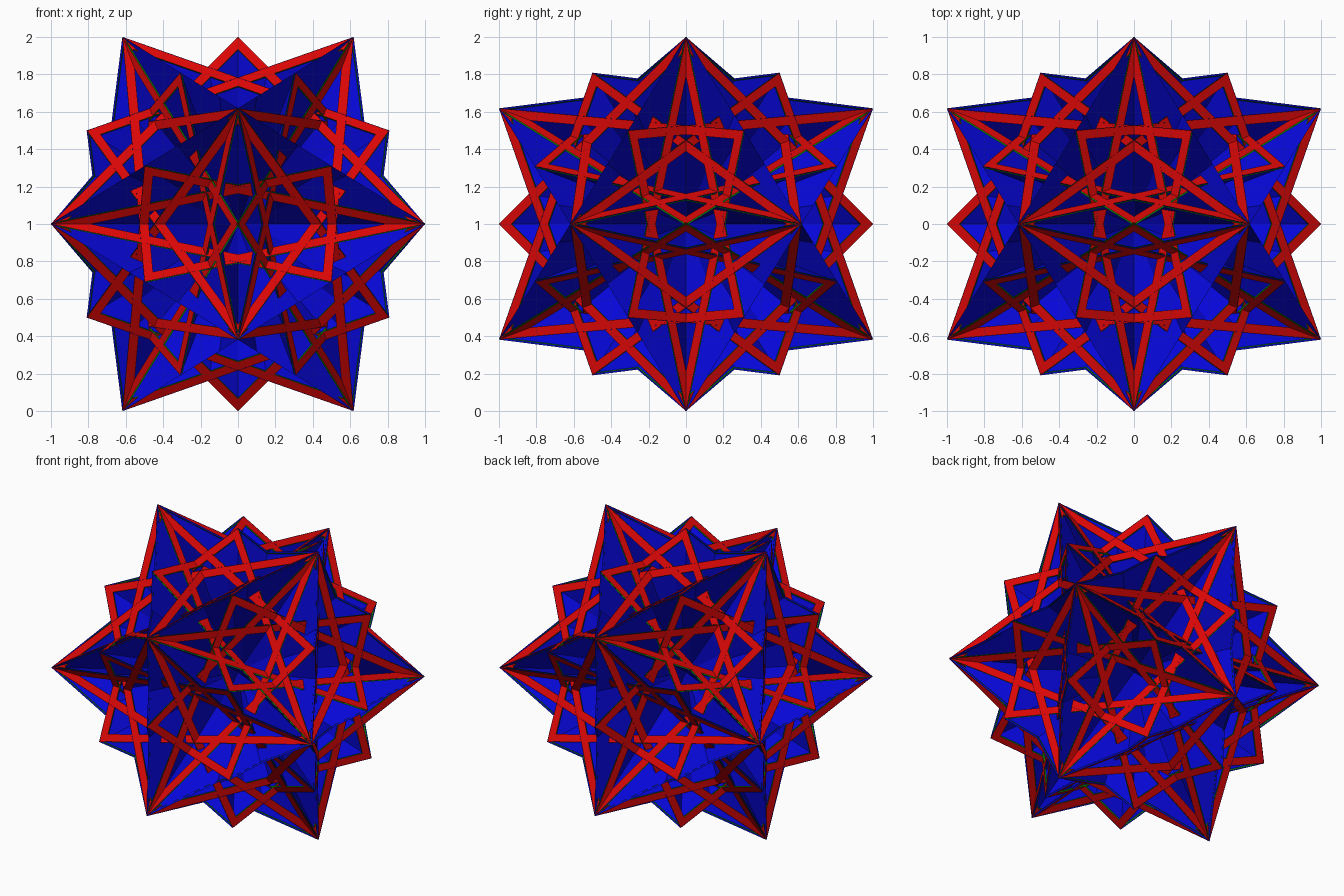
import bpy, bmesh, math
from itertools import combinations
from mathutils import Vector, Matrix

old = bpy.data.objects.get("Cube")
if old:
    bpy.data.objects.remove(old, do_unlink=True)


def material(name, rgb):
    m = bpy.data.materials.new(name)
    m.use_nodes = True
    m.diffuse_color = (*rgb, 1)
    m.node_tree.nodes["Principled BSDF"].inputs["Base Color"].default_value = (*rgb, 1)
    return m


BLUE = material("deep blue", (0.002, 0.002, 0.7))
RED = material("bright red", (0.7, 0.002, 0.002))
GREEN = material("green", (0.003, 0.25, 0.003))

G = (math.sqrt(5) - 1) / 2          # golden ratio conjugate
WIDTH, DEPTH, HALF = 0.05, 0.01, 0.001   # strip width and depth, half plate thickness
CENTRE = Vector((0, 0, 1))

# The twelve long spike tips: corners of an icosahedron, first six one per axis
tips = []
for a in (1, -1):
    for b in (G, -G):
        tips += [Vector((a, b, 0)), Vector((0, a, b)), Vector((b, 0, a))]
axes = [t for t in tips if max(t) > 0.99]

# Short tips: midpoints of the icosahedron's edges, one of each opposite pair
mids = [(t + u) / 2 for t, u in combinations(tips, 2) if t.dot(u) > 0.1]
mids = [m for m in mids if m.dot(Vector((1, 0.3, 0.1))) > 0]

PLANE = G / tips[0].length                           # star plane to centre
R_LONG = math.sqrt(tips[0].length_squared - PLANE ** 2)
R_SHORT = R_LONG * math.cos(math.radians(36))


def star_point(i):
    """Star tip i of ten, long tips even and short tips odd."""
    r = R_SHORT if i % 2 else R_LONG
    t = math.radians(36 * i)
    return Vector((r * math.cos(t), r * math.sin(t)))


def mesh_from(name, build, mats):
    bm = bmesh.new()
    build(bm)
    me = bpy.data.meshes.new(name)
    bm.to_mesh(me)
    bm.free()
    for m in mats:
        me.materials.append(m)
    return me


def place(name, mesh, x, y, z, origin):
    ob = bpy.data.objects.new(name, mesh)
    ob.matrix_world = Matrix.Translation(origin) @ \
        Matrix((x, y, z)).transposed().to_4x4()
    bpy.context.collection.objects.link(ob)


# Blade: thin rhombus through the centre, from long tip to short tip
def build_blade(bm):
    a, b = tips[0].length, 1
    for side in (1, -1):
        ring = [bm.verts.new((x, y * side, HALF * side))
                for x, y in ((a, 0), (0, b), (-a, 0), (0, -b))]
        bm.faces.new(ring)


# Frame: ten crossing strips, red on top, green on the inner wall and underside
def build_frame(bm):
    p, q = star_point(0), star_point(3)
    dist = abs(p.cross(q)) / (q - p).length
    k = (dist - WIDTH) / dist
    for i in range(10):
        p, q = star_point(i), star_point(i + 3)
        top, low = [[bm.verts.new((v.x, v.y, z)) for v in (p, q, q * k, p * k)]
                    for z in (0, -DEPTH)]
        bm.faces.new(top)
        wall = bm.faces.new((top[3], top[2], low[2], low[3]))
        under = bm.faces.new(low[::-1])
        wall.material_index = under.material_index = 1


blade = mesh_from("blade", build_blade, [BLUE])
frame = mesh_from("star_frame", build_frame, [RED, GREEN])

# Thirty blades, one for each long axis and short axis at right angles
for a in axes:
    for m in mids:
        if abs(a.dot(m)) < 0.01:
            x, y = a.normalized(), m.normalized()
            place("blade", blade, x, y, x.cross(y), CENTRE)

# One star frame in each of the twelve planes facing a long tip
for tip in tips:
    z = tip.normalized()
    near = next(t for t in tips if 0.1 < t.dot(tip) < 1)
    x = (near - z * near.dot(z)).normalized()
    place("star_frame", frame, x, z.cross(x), z, CENTRE + z * PLANE)
